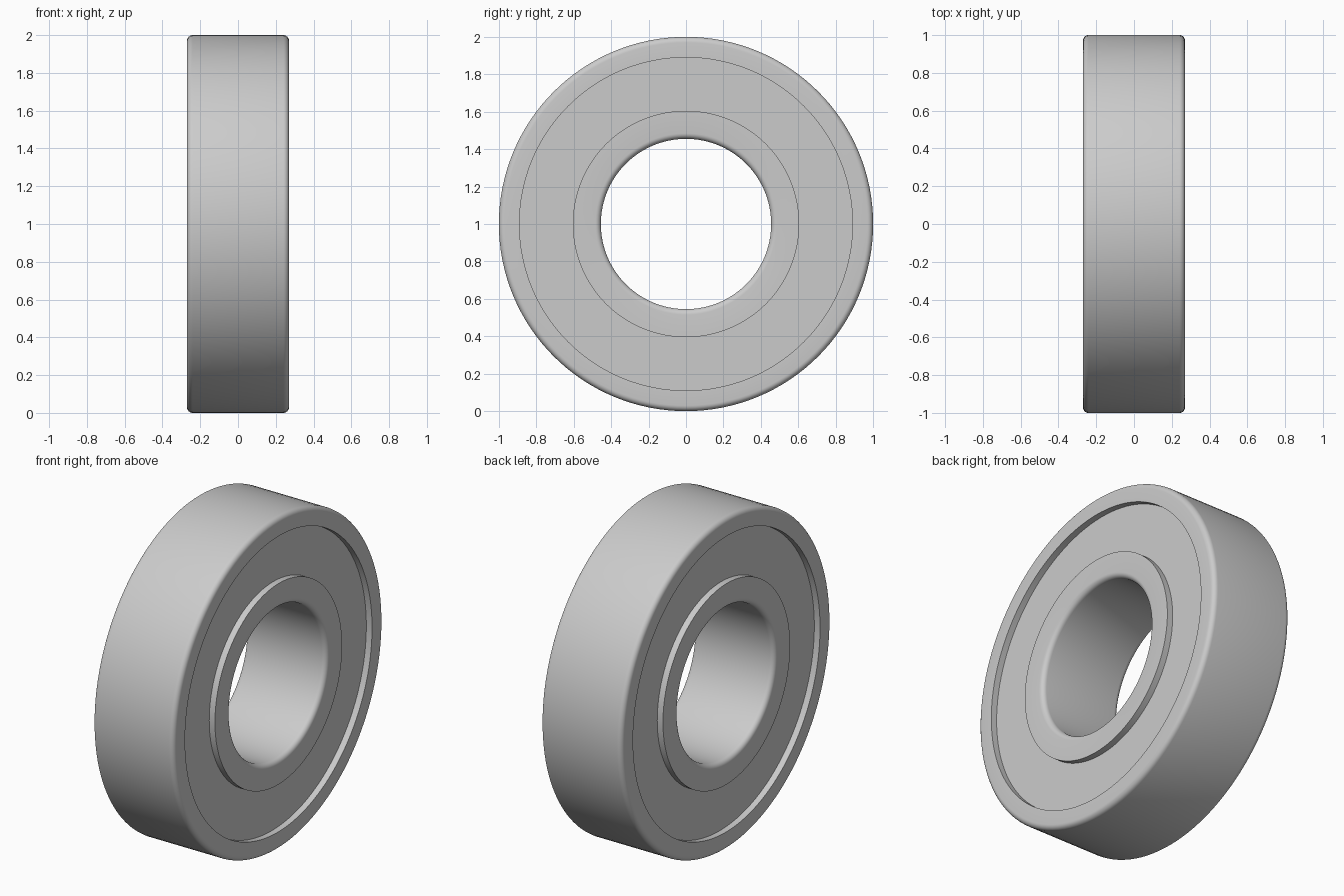
import bpy, bmesh, math

old = bpy.data.objects.get("Cube")
if old:
    bpy.data.objects.remove(old, do_unlink=True)

SEGMENTS = 128
HALF = 0.27       # half the bearing width
FILLET = 0.03
RECESS = 0.038    # depth of the seals below the ring faces
R_OUT, R_LIP, R_HUB, R_BORE = 1.0, 0.89, 0.605, 0.455

steel = bpy.data.materials.new("steel_grey")
steel.use_nodes = True
grey = (0.6, 0.6, 0.6, 1)
steel.diffuse_color = grey
steel.node_tree.nodes["Principled BSDF"].inputs["Base Color"].default_value = grey


def fillet(x, r, sx, sr, steps=6):
    """Rounded corner at (x, r); sx and sr point outwards. Runs from the side face to the rim."""
    cx, cr = x - sx * FILLET, r - sr * FILLET
    angles = [math.pi / 2 * i / steps for i in range(steps + 1)]
    return [(cx + sx * FILLET * math.cos(a), cr + sr * FILLET * math.sin(a)) for a in angles]


def lathe(name, profile):
    """Revolve a closed (x, radius) profile about the x axis."""
    bm = bmesh.new()
    loops = []
    for i in range(SEGMENTS):
        a = 2 * math.pi * i / SEGMENTS
        loops.append([bm.verts.new((x, r * math.cos(a), 1 + r * math.sin(a))) for x, r in profile])
    n = len(profile)
    for i in range(SEGMENTS):
        a, b = loops[i], loops[(i + 1) % SEGMENTS]
        for j in range(n):
            k = (j + 1) % n
            bm.faces.new((a[j], a[k], b[k], b[j]))
    bmesh.ops.recalc_face_normals(bm, faces=bm.faces)
    mesh = bpy.data.meshes.new(name)
    bm.to_mesh(mesh)
    bm.free()
    mesh.materials.append(steel)
    ob = bpy.data.objects.new(name, mesh)
    bpy.context.collection.objects.link(ob)
    bpy.ops.object.select_all(action="DESELECT")
    ob.select_set(True)
    bpy.context.view_layer.objects.active = ob
    bpy.ops.object.shade_smooth_by_angle(angle=math.radians(30))
    return ob


def ring(name, rim, lip, sr):
    """Bearing ring with rounded corners on its rim and a square lip."""
    right = fillet(HALF, rim, 1, sr)
    left = fillet(-HALF, rim, -1, sr)[::-1]
    return lathe(name, right + left + [(-HALF, lip), (HALF, lip)])


# Outer and inner rings
ring("outer_ring", R_OUT, R_LIP, 1)
ring("inner_ring", R_BORE, R_HUB, -1)

# Recessed seals on both sides
for name, side in (("left_seal", 1), ("right_seal", -1)):
    face, back = side * (HALF - RECESS), side * (HALF - RECESS - 0.05)
    lathe(name, [(face, R_HUB), (face, R_LIP), (back, R_LIP), (back, R_HUB)])
